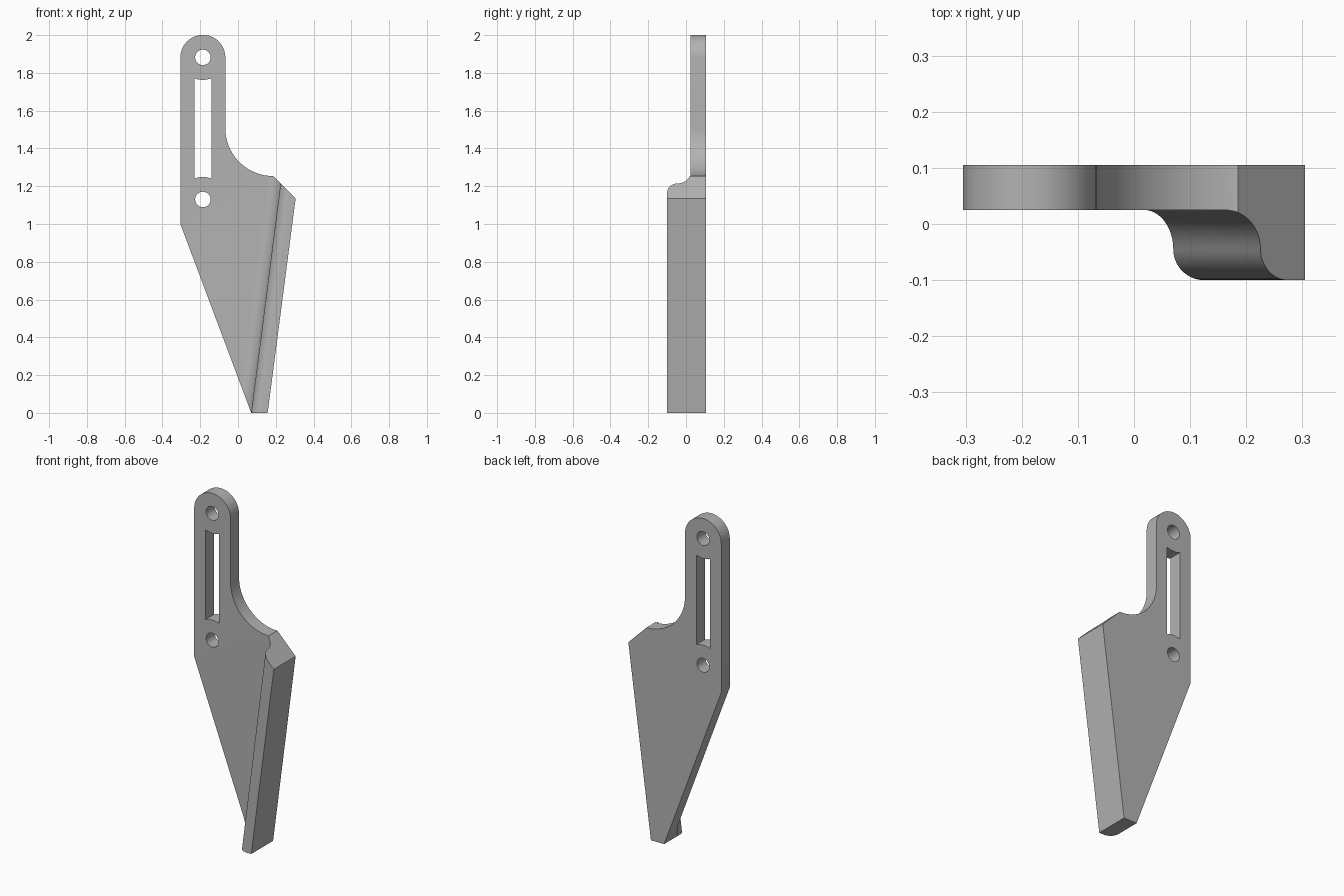
import bpy, bmesh
from math import sin, cos, pi, radians, sqrt, asin
from mathutils import Vector

cube = bpy.data.objects.get("Cube")
if cube:
    bpy.data.objects.remove(cube)

BACK, FACE, FRONT = 0.105, 0.025, -0.10    # depth of back, plate face, rib face
HOLE_X, TOP_Z, LOW_Z = -0.186, 1.882, 1.13
ARM_R = 0.119


def arc(cx, cy, r, start, end, steps):
    """Points on an arc, angles in degrees."""
    angles = [radians(start + (end - start) * i / steps) for i in range(steps + 1)]
    return [(cx + r * cos(a), cy + r * sin(a)) for a in angles]


def prism(name, points, place, sweep):
    """Solid from a profile, placed in space by a function and swept."""
    bm = bmesh.new()
    face = bm.faces.new([bm.verts.new(place(u, v)) for u, v in points])
    result = bmesh.ops.extrude_face_region(bm, geom=[face])
    moved = [g for g in result["geom"] if isinstance(g, bmesh.types.BMVert)]
    bmesh.ops.translate(bm, verts=moved, vec=Vector(sweep))
    bmesh.ops.recalc_face_normals(bm, faces=bm.faces[:])
    mesh = bpy.data.meshes.new(name)
    bm.to_mesh(mesh)
    bm.free()
    obj = bpy.data.objects.new(name, mesh)
    bpy.context.collection.objects.link(obj)
    return obj


def cut(target, cutter):
    cutter.hide_render = True
    mod = target.modifiers.new("cut", 'BOOLEAN')
    mod.operation = 'DIFFERENCE'
    mod.solver = 'EXACT'
    mod.object = cutter
    bpy.context.view_layer.objects.active = target
    bpy.ops.object.modifier_apply(modifier=mod.name)
    bpy.data.objects.remove(cutter)


# Full-depth body: blade, shoulder sweep and round-ended arm
outline = [(-0.305, 1.0), (0.07, 0), (0.157, 0), (0.305, 1.135), (0.185, 1.255)]
outline += arc(0.186, 1.507, 0.253, 268, 180, 24)
outline += arc(HOLE_X, TOP_Z, ARM_R, 0, 180, 36)
body = prism("bracket_blade", outline,
             lambda u, v: (u, FRONT, v), (0, BACK - FRONT, 0))

# Clear the front of the plate, leaving a slanted rib with an S-shaped flank
low, high, slope = -0.1, 2.2, 0.128
flank = [(-1, FACE)] + arc(-0.07, -0.045, 0.07, 90, 0, 14)
flank += arc(0.055, -0.045, 0.055, 180, 270, 14)[1:]
flank += [(0.055, -0.2), (-1, -0.2)]
cut(body, prism("flank_cutter", flank,
                lambda u, v: (u + 0.07 + slope * low, v, low),
                (slope * (high - low), 0, high - low)))

# Round holes
for z in (TOP_Z, LOW_Z):
    cut(body, prism("hole_cutter", arc(HOLE_X, z, 0.041, 0, 360, 32)[:-1],
                    lambda u, v: (u, -0.3, v), (0, 0.6, 0)))

# Long slot, its ends curved around the holes
end_r, half = 0.119, 0.045
spread = asin(half / end_r) * 180 / pi
slot = arc(HOLE_X, TOP_Z, end_r, 270 - spread, 270 + spread, 8)
slot += arc(HOLE_X, LOW_Z, end_r, 90 - spread, 90 + spread, 8)
cut(body, prism("slot_cutter", slot, lambda u, v: (u, -0.3, v), (0, 0.6, 0)))

# Plain grey finish
grey = bpy.data.materials.new("plain_grey")
grey.use_nodes = True
colour = (0.45, 0.45, 0.45, 1)
grey.diffuse_color = colour
grey.node_tree.nodes["Principled BSDF"].inputs["Base Color"].default_value = colour
body.data.materials.clear()
body.data.materials.append(grey)
for poly in body.data.polygons:
    poly.material_index = 0

bpy.ops.object.select_all(action='DESELECT')
body.select_set(True)
bpy.context.view_layer.objects.active = body
bpy.ops.object.shade_smooth_by_angle(angle=radians(25))
